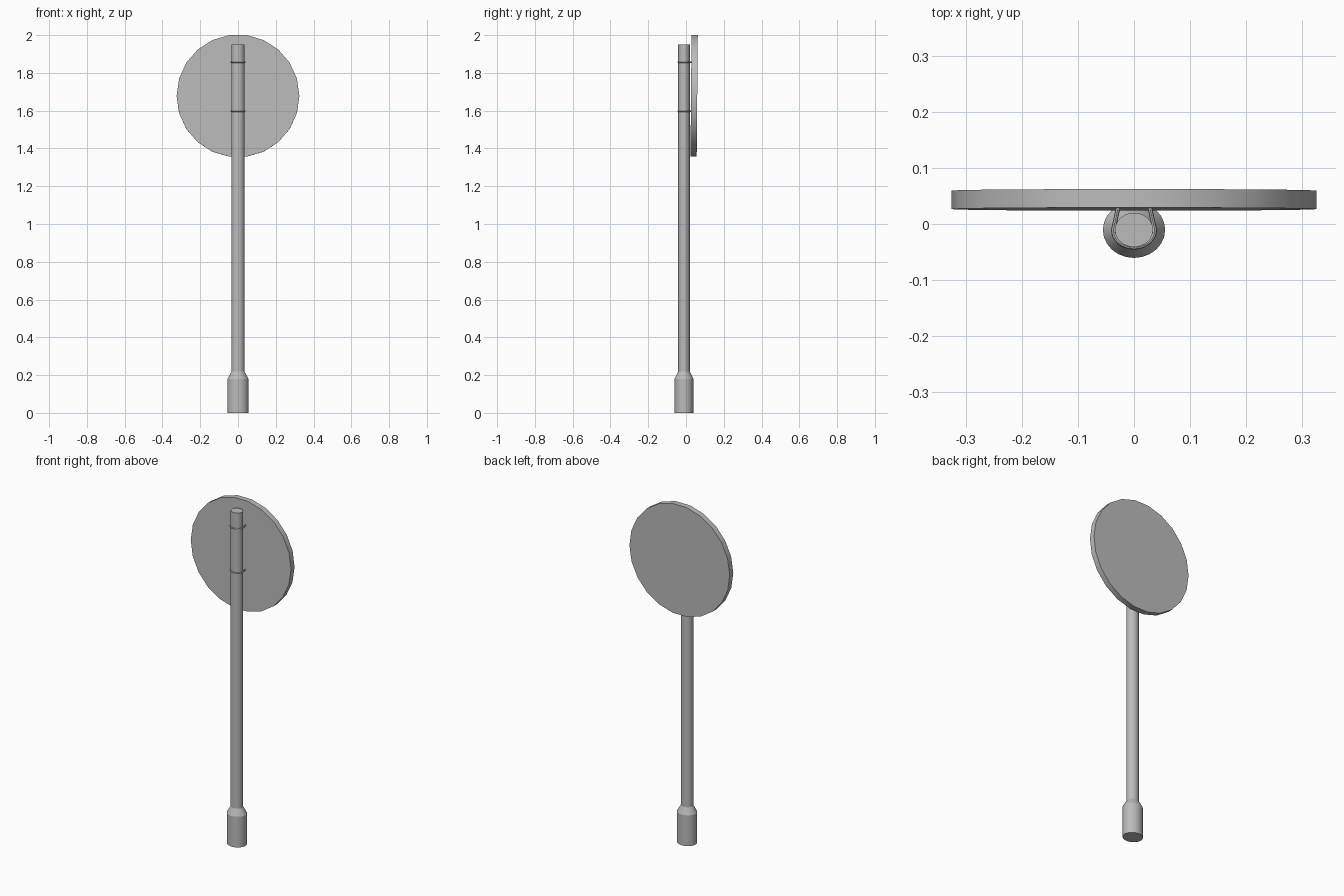
import bpy
import math

cube = bpy.data.objects.get("Cube")
if cube:
    bpy.data.objects.remove(cube, do_unlink=True)

POLE_Y = -0.0105
DISC_TILT = math.radians(-0.5)

grey = bpy.data.materials.new("grey_metal")
grey.use_nodes = True
colour = (0.5, 0.5, 0.5, 1)
grey.diffuse_color = colour
grey.node_tree.nodes["Principled BSDF"].inputs["Base Color"].default_value = colour


def finish(obj, name):
    """Name, colour and shade one part."""
    obj.name = name
    obj.data.materials.append(grey)
    bpy.ops.object.select_all(action="DESELECT")
    obj.select_set(True)
    bpy.context.view_layer.objects.active = obj
    bpy.ops.object.shade_smooth_by_angle(angle=math.radians(25))


def lathe(name, profile, sides, squash):
    """Closed solid from (radius, height) pairs, slightly flattened in y."""
    verts, faces = [], []
    for radius, z in profile:
        for i in range(sides):
            a = math.tau * i / sides
            verts.append((radius * math.cos(a), POLE_Y + squash * radius * math.sin(a), z))
    for ring in range(len(profile) - 1):
        for i in range(sides):
            low, j = ring * sides, (i + 1) % sides
            faces.append((low + i, low + j, low + sides + j, low + sides + i))
    faces.append(tuple(reversed(range(sides))))
    faces.append(tuple(range(len(verts) - sides, len(verts))))
    mesh = bpy.data.meshes.new(name)
    mesh.from_pydata(verts, [], faces)
    obj = bpy.data.objects.new(name, mesh)
    bpy.context.collection.objects.link(obj)
    finish(obj, name)


def strap(name, z):
    """Thin round U-strap around the pole, ending in the disc."""
    points = [(-0.028, 0.03)]
    for i in range(17):
        a = math.pi * (1 + i / 16)
        points.append((0.037 * math.cos(a), POLE_Y + 0.031 * math.sin(a)))
    points.append((0.028, 0.03))
    curve = bpy.data.curves.new(name, "CURVE")
    curve.dimensions = "3D"
    curve.bevel_depth = 0.004
    curve.bevel_resolution = 2
    curve.use_fill_caps = True
    spline = curve.splines.new("POLY")
    spline.points.add(len(points) - 1)
    for p, (x, y) in zip(spline.points, points):
        p.co = (x, y, z, 1)
    obj = bpy.data.objects.new(name, curve)
    bpy.context.collection.objects.link(obj)
    bpy.ops.object.select_all(action="DESELECT")
    obj.select_set(True)
    bpy.context.view_layer.objects.active = obj
    bpy.ops.object.convert(target="MESH")
    finish(bpy.context.object, name)


# Pole with a wider foot sleeve
lathe("pole", [(0.0555, 0), (0.0555, 0.18), (0.034, 0.218), (0.034, 1.95)], 24, 0.9)

# Round sign plate, leaning very slightly
bpy.ops.mesh.primitive_cylinder_add(
    vertices=22, radius=0.325, depth=0.033, location=(0, 0.043, 1.6783),
    rotation=(math.radians(90) + DISC_TILT, 0, 0))
disc = bpy.context.object
# Put a corner on the left and right ends of the plate
for v in disc.data.vertices:
    v.co.x, v.co.y = v.co.y, -v.co.x
finish(disc, "sign_disc")

# Straps holding the plate to the pole
strap("upper_strap", 1.857)
strap("lower_strap", 1.598)
